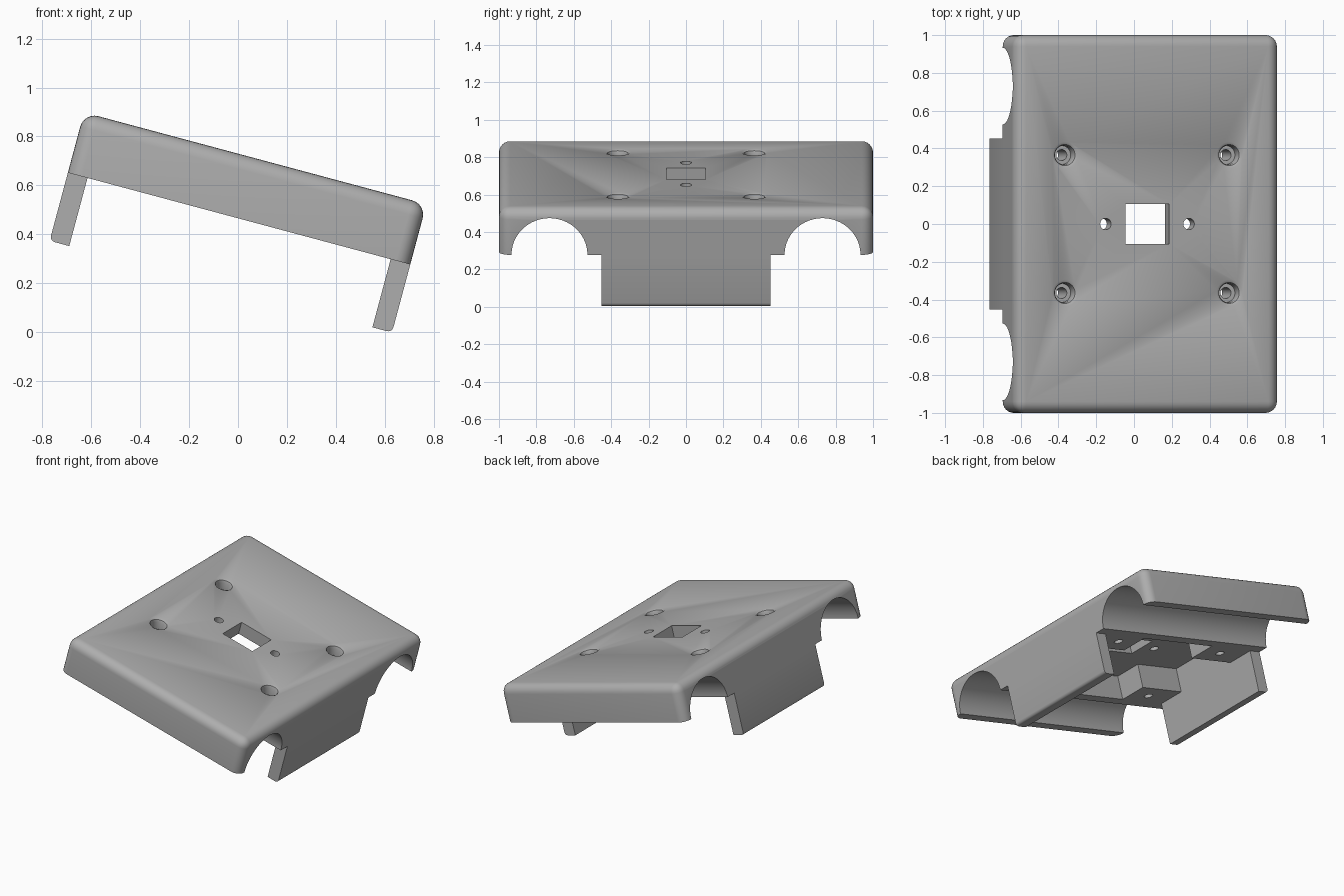
import bpy, bmesh, math
from mathutils import Matrix, Vector

cube = bpy.data.objects.get("Cube")
if cube:
    bpy.data.objects.remove(cube)

# Main sizes, in the frame of the sloping cover
MID = -0.116          # middle of the cover along the slope
HALF_LEN = 0.724
TOP, RIM, FOOT = 0.705, 0.45, 0.162
CEILING = 0.615
WALL = 0.083
TILT = Matrix.Rotation(math.radians(15), 4, 'Y')

grey = bpy.data.materials.new("plain grey")
grey.use_nodes = True
colour = (0.42, 0.42, 0.42, 1)
grey.diffuse_color = colour
grey.node_tree.nodes["Principled BSDF"].inputs["Base Color"].default_value = colour


def finish(bm, name):
    bmesh.ops.recalc_face_normals(bm, faces=bm.faces)
    mesh = bpy.data.meshes.new(name)
    bm.to_mesh(mesh)
    bm.free()
    mesh.materials.append(grey)
    obj = bpy.data.objects.new(name, mesh)
    bpy.context.collection.objects.link(obj)
    return obj


def box(name, x, y, z, radius=0, rounded=None, segments=6):
    """Box between (min, max) ranges; rounded(a, b) picks the edges to round."""
    bm = bmesh.new()
    bmesh.ops.create_cube(bm, size=1)
    for v in bm.verts:
        v.co = Vector(r[0] if c < 0 else r[1] for r, c in zip((x, y, z), v.co))
    if rounded:
        edges = [e for e in bm.edges if rounded(e.verts[0].co, e.verts[1].co)]
        bmesh.ops.bevel(bm, geom=edges, offset=radius, segments=segments,
                        profile=0.5, affect='EDGES')
    return finish(bm, name)


def lathe(name, x, y, profile, steps=40):
    """Upright round cutter from (radius, height) points."""
    bm = bmesh.new()
    rings = [[bm.verts.new((x + r * math.cos(i * math.tau / steps),
                            y + r * math.sin(i * math.tau / steps), z))
              for i in range(steps)] for r, z in profile]
    for low, high in zip(rings, rings[1:]):
        for i in range(steps):
            j = (i + 1) % steps
            bm.faces.new((low[i], low[j], high[j], high[i]))
    bm.faces.new(rings[0])
    bm.faces.new(rings[-1])
    return finish(bm, name)


def channel(name, y, radius):
    bm = bmesh.new()
    place = Matrix.Translation((MID, y, RIM)) @ Matrix.Rotation(math.pi / 2, 4, 'Y')
    bmesh.ops.create_cone(bm, cap_ends=True, segments=80, radius1=radius,
                          radius2=radius, depth=2, matrix=place)
    return finish(bm, name)


def cut(target, cutter):
    mod = target.modifiers.new("cut", 'BOOLEAN')
    mod.operation = 'DIFFERENCE'
    mod.solver = 'EXACT'
    mod.object = cutter
    bpy.context.view_layer.objects.active = target
    bpy.ops.object.modifier_apply(modifier=mod.name)
    bpy.data.objects.remove(cutter)


# Cover with rounded top and corner edges, sharp rim
cover = box("cover", (MID - HALF_LEN, MID + HALF_LEN), (-1, 1), (RIM, TOP), 0.06,
            lambda a, b: max(a.z, b.z) > RIM + 0.01)

# Underside pocket, cross-shaped so that four screw bosses stay in the corners
inner = HALF_LEN - WALL
for half_x, half_y in ((inner, 0.25), (0.30, 0.455)):
    cut(cover, box("pocket", (MID - half_x, MID + half_x), (-half_y, half_y),
                   (RIM - 0.2, CEILING)))

for side in (-1, 1):
    # Half-round channels running the whole length
    cut(cover, channel("channel", side * 0.73, 0.203))
    # Small holes beside the window
    cut(cover, lathe("small_hole", MID + side * 0.228, 0,
                     [(0.03, RIM), (0.03, TOP + 0.1)]))
    # Stepped screw holes with softened mouths
    for end in (-1, 1):
        cut(cover, lathe("screw_hole", MID + end * 0.45, side * 0.365,
                         [(0.029, RIM - 0.1), (0.029, TOP - 0.075),
                          (0.05, TOP - 0.075), (0.05, TOP - 0.025),
                          (0.056, TOP - 0.008), (0.07, TOP), (0.07, TOP + 0.1)]))

# Square window
cut(cover, box("window", (MID - 0.12, MID + 0.12), (-0.105, 0.105), (RIM, TOP + 0.1)))

# Hanging end tabs, rounded along the outer lower edge
parts = [cover]
for side, name in ((-1, "upper_tab"), (1, "lower_tab")):
    outer = MID + side * HALF_LEN
    span = sorted((outer, outer - side * WALL))
    parts.append(box(name, span, (-0.453, 0.453), (FOOT, RIM), 0.022,
                     lambda a, b: all(abs(v.x - outer) < 0.001 and v.z < RIM - 0.01
                                      for v in (a, b)), 4))

# Tilt everything and shade
bpy.ops.object.select_all(action='DESELECT')
for part in parts:
    part.data.transform(TILT)
    part.select_set(True)
bpy.context.view_layer.objects.active = cover
bpy.ops.object.shade_smooth_by_angle(angle=math.radians(30))
